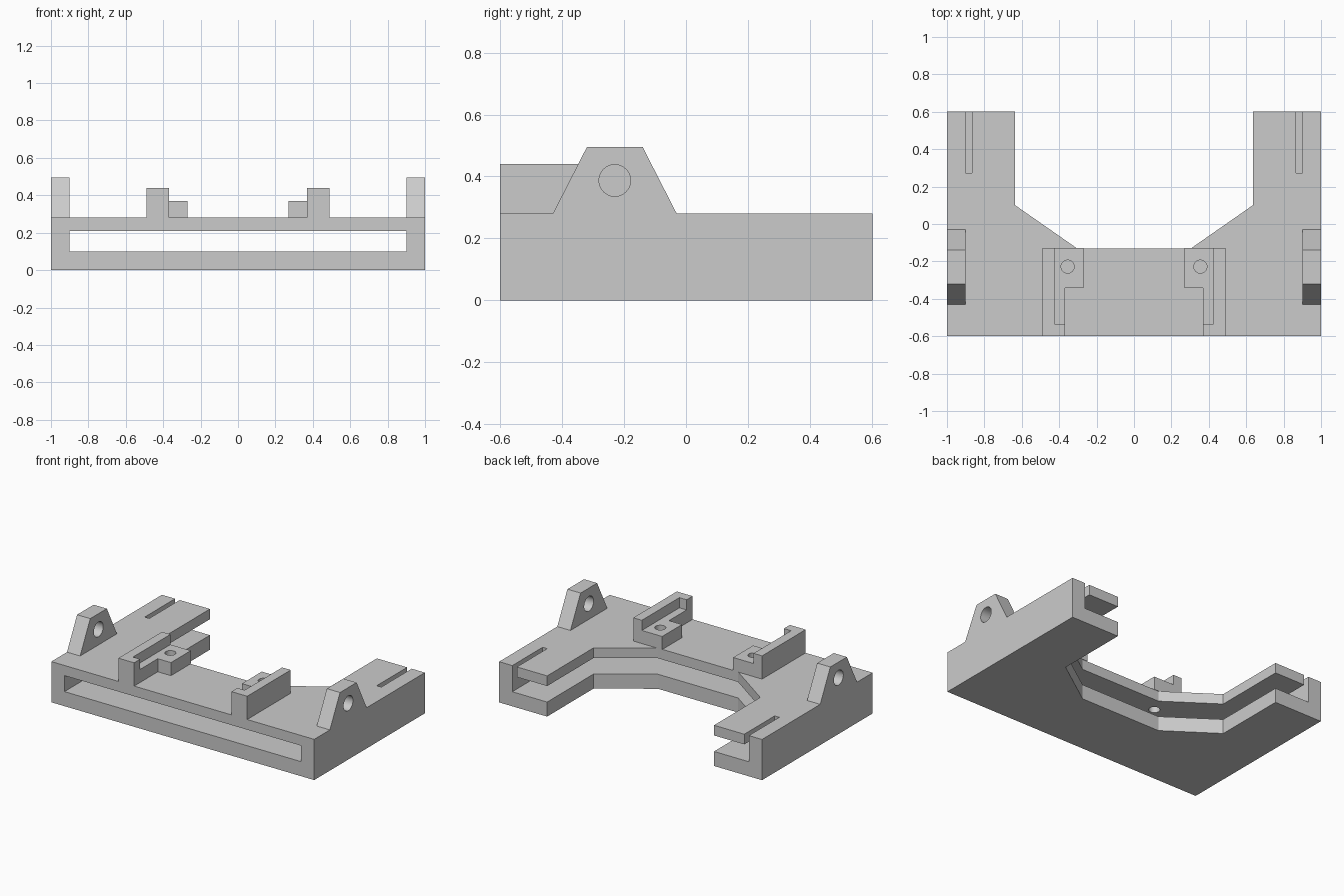
import bpy, bmesh
from mathutils import Vector

cube = bpy.data.objects.get("Cube")
if cube:
    bpy.data.objects.remove(cube, do_unlink=True)

grey = bpy.data.materials.new("plain grey")
grey.use_nodes = True
COLOUR = (0.6, 0.6, 0.6, 1)
grey.diffuse_color = COLOUR
grey.node_tree.nodes["Principled BSDF"].inputs["Base Color"].default_value = COLOUR


def prism(name, outline, extrude):
    """Extrude a closed 3D outline along a vector."""
    bm = bmesh.new()
    face = bm.faces.new([bm.verts.new(p) for p in outline])
    result = bmesh.ops.extrude_face_region(bm, geom=[face], use_keep_orig=True)
    verts = [v for v in result["geom"] if isinstance(v, bmesh.types.BMVert)]
    bmesh.ops.translate(bm, verts=verts, vec=Vector(extrude))
    bmesh.ops.recalc_face_normals(bm, faces=bm.faces[:])
    mesh = bpy.data.meshes.new(name)
    bm.to_mesh(mesh)
    bm.free()
    mesh.materials.append(grey)
    obj = bpy.data.objects.new(name, mesh)
    bpy.context.collection.objects.link(obj)
    return obj


def box(name, x0, x1, y0, y1, z0, z1):
    outline = [(x0, y0, z0), (x1, y0, z0), (x1, y1, z0), (x0, y1, z0)]
    return prism(name, outline, (0, 0, z1 - z0))


def drill(name, radius, depth, location, rotation=(0, 0, 0)):
    bpy.ops.mesh.primitive_cylinder_add(vertices=48, radius=radius, depth=depth,
                                        location=location, rotation=rotation)
    obj = bpy.context.object
    obj.name = name
    obj.data.materials.append(grey)
    return obj


def cut(target, cutter):
    mod = target.modifiers.new("cut", "BOOLEAN")
    mod.operation = "DIFFERENCE"
    mod.solver = "EXACT"
    mod.object = cutter
    bpy.context.view_layer.objects.active = target
    bpy.ops.object.modifier_apply(modifier=mod.name)


DECK, SLOT_TOP, SLOT_BOTTOM = 0.28, 0.21, 0.10
cutters, parts = [], []

# U-shaped base with a wide slot running front to back
half = [(1, -0.6), (1, 0.602), (0.635, 0.602), (0.635, 0.1), (0.305, -0.13)]
plan = half + [(-x, y) for x, y in reversed(half)]
base = prism("base_frame", [(x, y, 0) for x, y in plan], (0, 0, DECK))
parts.append(base)
slot = box("wide_slot_cutter", -0.9, 0.9, -0.8, 0.8, SLOT_BOTTOM, SLOT_TOP)
cut(base, slot)
cutters.append(slot)

for side, s in (("left", 1), ("right", -1)):
    # narrow slit in the top of each rear arm
    slit = box(side + "_slit_cutter", s * 0.865, s * 0.9, 0.272, 0.8, 0.16, 0.4)
    cut(base, slit)

    # stepped bracket with a raised outer wall and front stop
    foot = [(0.49, -0.6), (0.49, -0.127), (0.27, -0.127),
            (0.27, -0.343), (0.37, -0.343), (0.37, -0.6)]
    bracket = prism(side + "_bracket", [(s * x, y, DECK) for x, y in foot], (0, 0, 0.16))
    recess = box(side + "_recess_cutter", s * 0.2, s * 0.425, -0.535, 0, 0.37, 0.6)
    cut(bracket, recess)

    # screw hole through the bracket and the upper plate
    screw = drill(side + "_screw_cutter", 0.035, 0.4, (s * 0.355, -0.228, 0.36))
    cut(bracket, screw)
    cut(base, screw)

    # tapered side ear with a cross hole
    profile = [(-0.43, DECK), (-0.32, 0.495), (-0.14, 0.495), (-0.03, DECK)]
    ear = prism(side + "_ear", [(s * 0.9, y, z) for y, z in profile], (s * 0.1, 0, 0))
    bore = drill(side + "_bore_cutter", 0.051, 0.4, (s * 0.95, -0.23, 0.387), (0, 1.570796, 0))
    cut(ear, bore)

    parts += [bracket, ear]
    cutters += [slit, recess, screw, bore]

for cutter in cutters:
    bpy.data.objects.remove(cutter, do_unlink=True)

# smooth the holes while keeping every edge crisp
bpy.ops.object.select_all(action="DESELECT")
for part in parts:
    part.select_set(True)
bpy.context.view_layer.objects.active = base
bpy.ops.object.shade_smooth_by_angle(angle=0.5)
